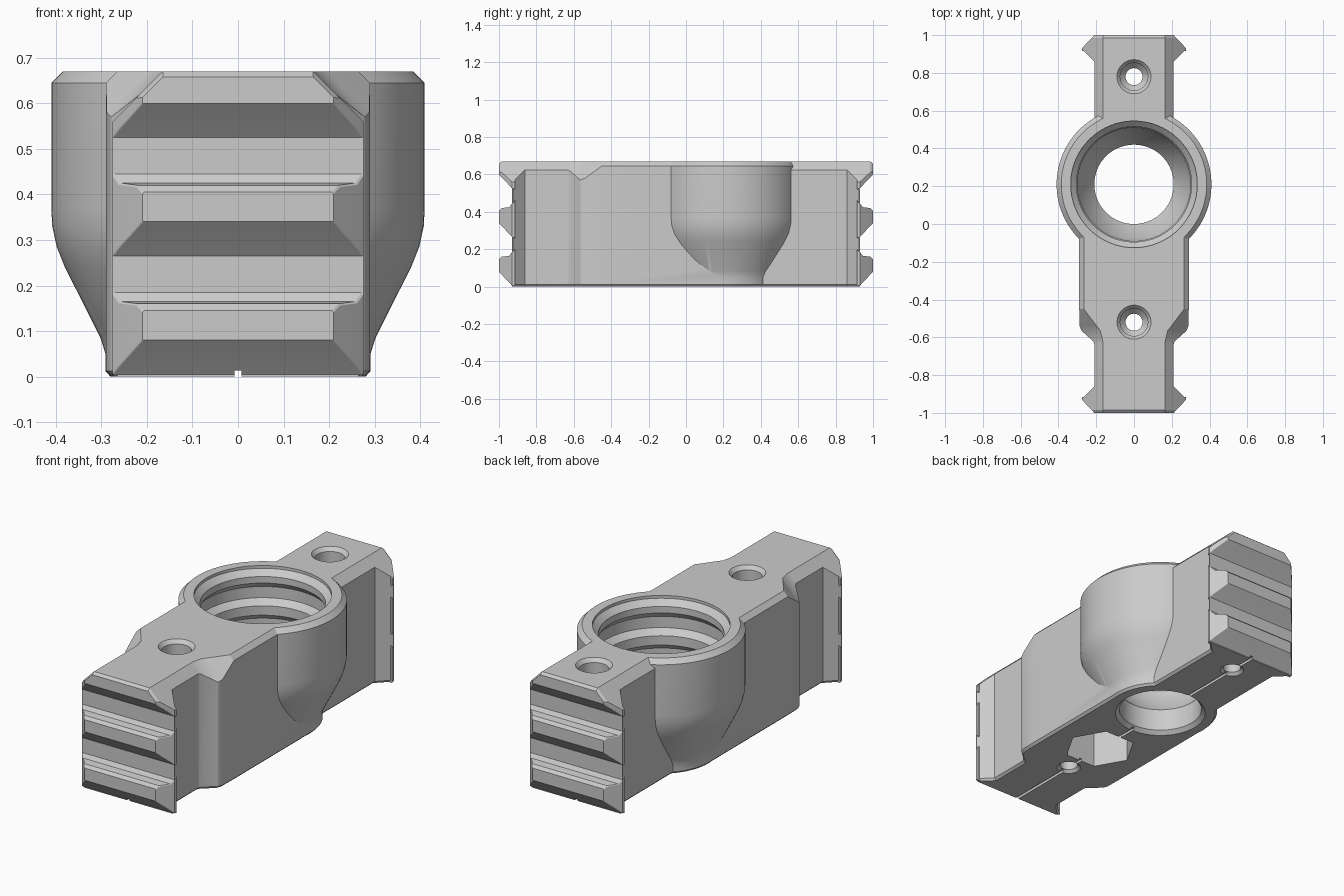
import bpy, bmesh, math

if "Cube" in bpy.data.objects:
    bpy.data.objects.remove(bpy.data.objects["Cube"])

grey = bpy.data.materials.new("plain_grey")
GREY = (0.6, 0.6, 0.6, 1)
grey.diffuse_color = GREY
grey.use_nodes = True
grey.node_tree.nodes["Principled BSDF"].inputs["Base Color"].default_value = GREY

TOP, EDGE = 0.67, 0.012


def loft(name, rings):
    """Skin a closed solid through rings with equal point counts."""
    bm = bmesh.new()
    loops = [[bm.verts.new(p) for p in ring] for ring in rings]
    n = len(loops[0])
    for a, b in zip(loops, loops[1:]):
        for i in range(n):
            j = (i + 1) % n
            bm.faces.new((a[i], a[j], b[j], b[i]))
    bm.faces.new(loops[0])
    bm.faces.new(loops[-1])
    bmesh.ops.recalc_face_normals(bm, faces=bm.faces)
    mesh = bpy.data.meshes.new(name)
    bm.to_mesh(mesh)
    bm.free()
    mesh.materials.append(grey)
    obj = bpy.data.objects.new(name, mesh)
    bpy.context.collection.objects.link(obj)
    return obj


def lathe(name, y, profile, sides=96):
    """Turned solid around a vertical axis; profile holds (radius, z)."""
    turn = [math.tau * (i + 0.5) / sides for i in range(sides)]
    return loft(name, [[(r * math.sin(a), y + r * math.cos(a), z) for a in turn]
                       for r, z in profile])


def section(y, w, c, low=0.0, top=TOP, e=EDGE):
    """Cross-section across the body with chamfered top corners."""
    half = [(w - e, low), (w, low + e), (w, top - c), (w - c, top)]
    return [(x, y, z) for x, z in half] + [(-x, y, z) for x, z in reversed(half)]


def combine(target, tool, operation):
    mod = target.modifiers.new(operation.lower(), 'BOOLEAN')
    mod.operation, mod.object, mod.solver = operation, tool, 'EXACT'
    bpy.context.view_layer.objects.active = target
    bpy.ops.object.modifier_apply(modifier=mod.name)
    bpy.data.objects.remove(tool)


# Long body: dovetail ends, narrow necks and a wide middle
body = loft("mount_body", [section(*s) for s in (
    (-0.935, 0.275, 0.11), (-0.925, 0.275, 0.11), (-0.86, 0.21, 0.045),
    (-0.635, 0.21, 0.045), (-0.62, 0.217, 0.052), (-0.565, 0.278, 0.1),
    (-0.54, 0.288, 0.09), (-0.45, 0.29, 0.025), (0.21, 0.29, 0.025),
    (0.215, 0.21, 0.045), (0.86, 0.21, 0.045), (0.925, 0.275, 0.11),
    (0.935, 0.275, 0.11))])

# Round socket boss tapering down into the body
combine(body, lathe("socket_boss", 0.21, (
    (0.28, 0), (0.291, EDGE), (0.291, 0.05), (0.302, 0.085), (0.38, 0.24),
    (0.398, 0.285), (0.408, 0.33), (0.41, 0.37), (0.41, 0.645), (0.385, TOP))), 'UNION')

# Interlocking teeth on both ends; cut the end back to the valley first
for side in (-1, 1):
    trim = loft("valley_cutter", [
        [(x, side * y, z) for x, z in ((-0.4, -0.1), (0.4, -0.1), (0.4, 0.8), (-0.4, 0.8))]
        for y in (0.93, 1.1)])
    combine(body, trim, 'DIFFERENCE')
    for base in (0.0, 0.26, 0.52):
        rings = []
        for y, w, low, high in ((0.915, 0.275, 0, 0.2), (0.93, 0.275, 0.005, 0.185),
                                (0.945, 0.262, 0.022, 0.165), (0.985, 0.224, 0.064, 0.16),
                                (1.0, 0.21, 0.08, 0.145)):
            if base > 0.5:
                top = TOP if y < 0.99 else TOP - 0.012
                c = min(w - 0.165, top - base - low - 0.004)
            else:
                top, c = base + high, 0.004
            rings.append(section(side * y, w, c, base + low, top, 0.002))
        combine(body, loft("tooth", rings), 'UNION')

# Threaded socket narrowing to a plain through bore
combine(body, lathe("socket_cutter", 0.21, (
    (0.25, -0.02), (0.21, 0.02), (0.21, 0.14), (0.29, 0.25), (0.3, 0.3),
    (0.33, 0.33), (0.33, 0.39), (0.3, 0.42), (0.3, 0.47), (0.33, 0.5),
    (0.33, 0.56), (0.305, 0.59), (0.305, 0.625), (0.335, 0.655), (0.335, 0.7))),
    'DIFFERENCE')

# Counterbored screw holes
for y in (-0.52, 0.78):
    combine(body, lathe("screw_cutter", y, (
        (0.08, -0.02), (0.045, 0.015), (0.045, 0.3), (0.073, 0.33),
        (0.073, 0.65), (0.103, 0.685)), 48), 'DIFFERENCE')

# Hexagonal nut pocket and centre groove underneath
combine(body, lathe("nut_cutter", -0.27, ((0.18, -0.05), (0.18, 0.25)), 6), 'DIFFERENCE')
combine(body, loft("groove_cutter", [
    [(-0.008, y, -0.05), (0.008, y, -0.05), (0.008, y, 0.014), (-0.008, y, 0.014)]
    for y in (-1.1, 1.1)]), 'DIFFERENCE')

bpy.ops.object.select_all(action='DESELECT')
body.select_set(True)
bpy.context.view_layer.objects.active = body
bpy.ops.object.shade_smooth_by_angle(angle=math.radians(25))
